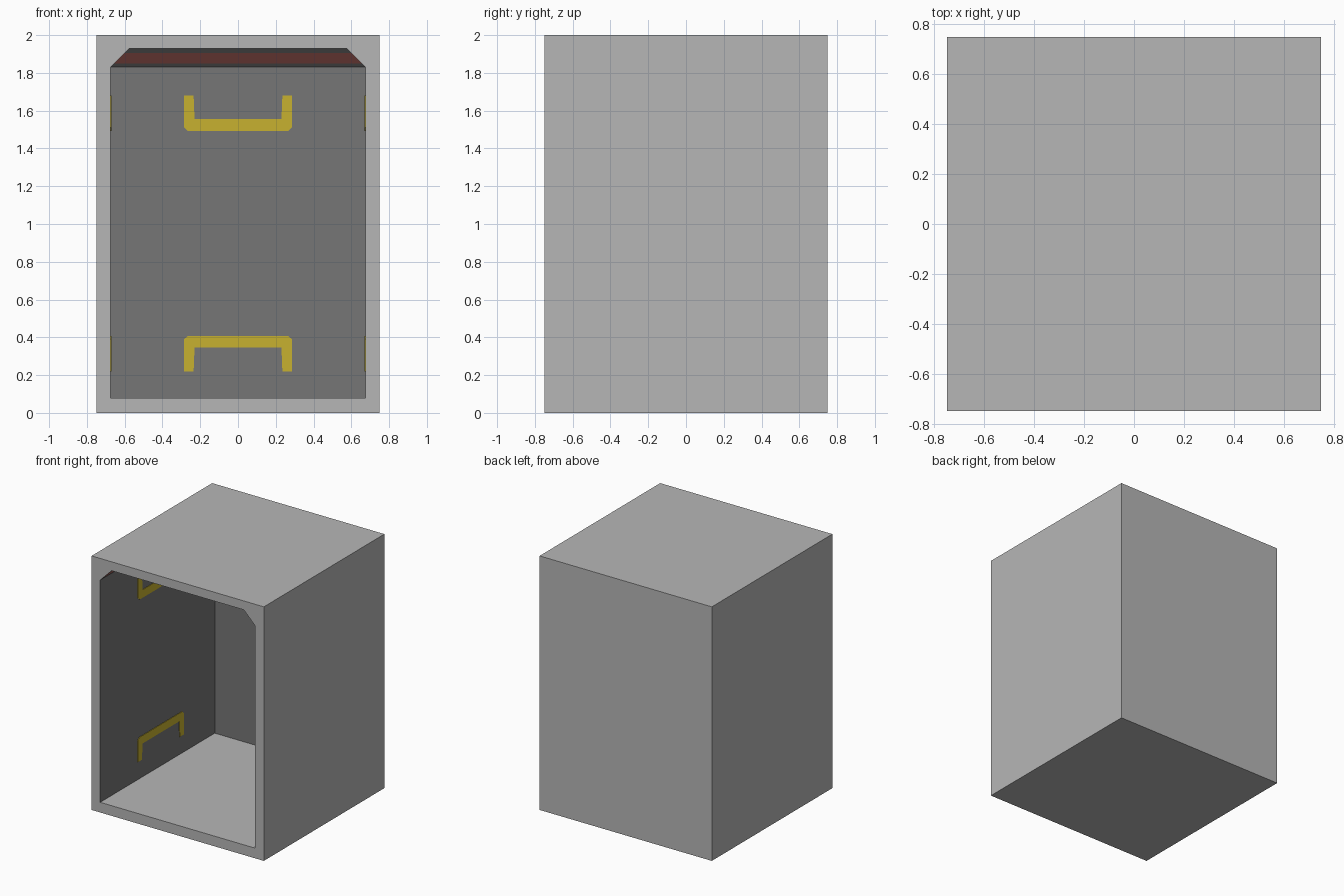
import bpy, bmesh, math
from mathutils import Matrix

if "Cube" in bpy.data.objects:
    bpy.data.objects.remove(bpy.data.objects["Cube"])


def material(name, rgb):
    m = bpy.data.materials.new(name)
    m.diffuse_color = (*rgb, 1)
    m.use_nodes = True
    m.node_tree.nodes["Principled BSDF"].inputs["Base Color"].default_value = m.diffuse_color
    return m


GREY = material("light grey shell", (0.47, 0.47, 0.47))
DARK = material("dark grey lining", (0.18, 0.18, 0.18))
RED = material("muted red stripe", (0.47, 0.14, 0.12))
YELLOW = material("yellow paint", (0.57, 0.44, 0.03))


def add_object(name, bm, mats):
    bmesh.ops.recalc_face_normals(bm, faces=bm.faces)
    me = bpy.data.meshes.new(name)
    bm.to_mesh(me)
    bm.free()
    for m in mats:
        me.materials.append(m)
    ob = bpy.data.objects.new(name, me)
    bpy.context.collection.objects.link(ob)
    return ob


# Hollow shell, open at the front, with sloped edges under the ceiling
R, H = 0.75, 2.0
LEVELS = [(0.08, 0.675), (1.83, 0.675), (1.85, 0.655), (1.905, 0.60), (1.93, 0.575)]
BAND_MATERIAL = [1, 1, 2, 1]  # wall, slope, red stripe, slope

bm = bmesh.new()


def ring(z, w, back):
    return [bm.verts.new(p) for p in
            ((-w, -R, z), (-w, back, z), (w, back, z), (w, -R, z))]


low, high = ring(0, R, R), ring(H, R, R)
inner = [ring(z, w, w) for z, w in LEVELS]


def face(verts, mat=0):
    bm.faces.new(verts).material_index = mat


# outer walls, bottom and top, then inner floor and ceiling
for i in range(3):
    face((low[i], low[i + 1], high[i + 1], high[i]))
for cap in (low, high, inner[0], inner[-1]):
    face(cap)
# inner walls and sloped bands
for a, b, mat in zip(inner, inner[1:], BAND_MATERIAL):
    for i in range(3):
        face((a[i], a[i + 1], b[i + 1], b[i]), mat)
# front rim
for i in (0, 3):
    face([low[i]] + [r[i] for r in inner] + [high[i]])
face((low[0], low[3], inner[0][3], inner[0][0]))
face((high[0], high[3], inner[-1][3], inner[-1][0]))
add_object("container_shell", bm, [GREY, DARK, RED])


# Yellow painted brackets on the three inner walls
HALF = [(0.285, 0.22), (0.285, 0.39), (0.265, 0.408)]
INSIDE = [(0.23, 0.345), (0.235, 0.22)]
BRACKET = (HALF + [(-x, z) for x, z in reversed(HALF)]
           + [(-x, z) for x, z in reversed(INSIDE)] + INSIDE)
MID_Z = 0.95


def bracket(name, flip, angle):
    b = bmesh.new()
    vs = [b.verts.new((x, 0.675, 2 * MID_Z - z if flip else z)) for x, z in BRACKET]
    f = b.faces.new(vs)
    out = bmesh.ops.extrude_face_region(b, geom=[f])["geom"]
    bmesh.ops.translate(b, vec=(0, -0.004, 0),
                        verts=[v for v in out if isinstance(v, bmesh.types.BMVert)])
    bmesh.ops.transform(b, matrix=Matrix.Rotation(angle, 4, 'Z'), verts=b.verts)
    add_object(name, b, [YELLOW])


for wall, angle in (("back", 0), ("left", math.pi / 2), ("right", -math.pi / 2)):
    bracket(wall + "_lower_marking", False, angle)
    bracket(wall + "_upper_marking", True, angle)
